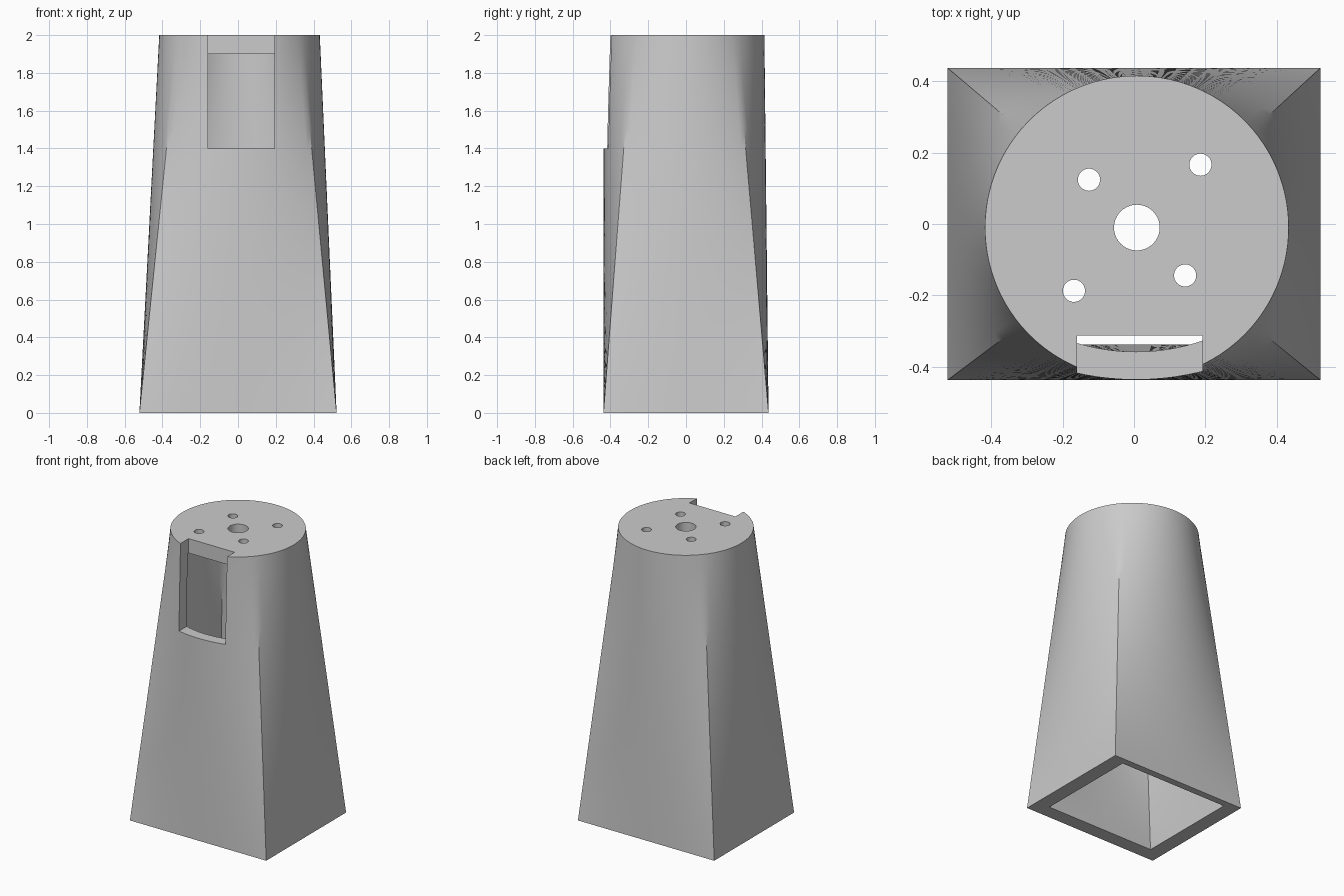
import bpy, bmesh, math

if "Cube" in bpy.data.objects:
    bpy.data.objects.remove(bpy.data.objects["Cube"])

CX, CY = 0.008, -0.01      # axis of the round top
SEG, RINGS = 24, 20        # points per side, height steps


def add_object(name, bm):
    bmesh.ops.recalc_face_normals(bm, faces=bm.faces)
    mesh = bpy.data.meshes.new(name)
    bm.to_mesh(mesh)
    bm.free()
    obj = bpy.data.objects.new(name, mesh)
    bpy.context.collection.objects.link(obj)
    return obj


def loft(name, x0, x1, y0, y1, radius, height, t_start=0.0):
    """Ruled solid from a rectangle at z = 0 to a circle at z = height."""
    corners = [(x1, y0), (x1, y1), (x0, y1), (x0, y0)]
    a = math.atan2(0.875, 1.04)
    angles = [-a, a, math.pi - a, math.pi + a, 2 * math.pi - a]
    pairs = []
    for i in range(4):
        (ax, ay), (bx, by) = corners[i], corners[(i + 1) % 4]
        for k in range(SEG):
            f = k / SEG
            ang = angles[i] + (angles[i + 1] - angles[i]) * f
            pairs.append((ax + (bx - ax) * f, ay + (by - ay) * f,
                          CX + radius * math.cos(ang), CY + radius * math.sin(ang)))
    bm = bmesh.new()
    rings = []
    for r in range(RINGS + 1):
        t = t_start + (1 - t_start) * r / RINGS
        rings.append([bm.verts.new((px + (qx - px) * t, py + (qy - py) * t, height * t))
                      for px, py, qx, qy in pairs])
    n = len(pairs)
    for lo, hi in zip(rings, rings[1:]):
        for i in range(n):
            j = (i + 1) % n
            bm.faces.new((lo[i], lo[j], hi[j], hi[i]))
    bm.faces.new(rings[0][::-1])
    bm.faces.new(rings[-1])
    return add_object(name, bm)


def drill(name, x, y, radius):
    bm = bmesh.new()
    bmesh.ops.create_cone(bm, cap_ends=True, segments=40, radius1=radius,
                          radius2=radius, depth=0.5)
    bmesh.ops.translate(bm, verts=bm.verts, vec=(x, y, 2.0))
    return add_object(name, bm)


def box(name, x0, x1, y0, y1, z0, z1):
    bm = bmesh.new()
    bmesh.ops.create_cube(bm, size=1)
    bmesh.ops.scale(bm, verts=bm.verts, vec=(x1 - x0, y1 - y0, z1 - z0))
    bmesh.ops.translate(bm, verts=bm.verts,
                        vec=((x0 + x1) / 2, (y0 + y1) / 2, (z0 + z1) / 2))
    return add_object(name, bm)


# Tapered square-to-round shell
body = loft("tapered_stand", -0.522, 0.522, -0.437, 0.437, 0.425, 2.0)

# Hollow inside, front window slot, centre hole and four screw holes
cutters = [
    loft("cavity_cutter", -0.42, 0.42, -0.337, 0.388, 0.355, 1.9, -0.03),
    box("window_cutter", -0.16, 0.192, -0.7, -0.312, 1.4, 2.2),
    drill("centre_hole_cutter", CX, CY, 0.064),
]
for hx, hy in [(-0.126, 0.124), (0.186, 0.166), (0.143, -0.144), (-0.168, -0.187)]:
    cutters.append(drill("screw_hole_cutter", hx, hy, 0.031))

bpy.context.view_layer.objects.active = body
body.select_set(True)
for cutter in cutters:
    cutter.hide_render = True
    mod = body.modifiers.new("cut", "BOOLEAN")
    mod.operation = "DIFFERENCE"
    mod.solver = "EXACT"
    mod.object = cutter
    bpy.ops.object.modifier_apply(modifier=mod.name)
for cutter in cutters:
    bpy.data.objects.remove(cutter, do_unlink=True)

# Plain grey, smooth sides with sharp rims
grey = bpy.data.materials.new("plain grey")
grey.diffuse_color = (0.6, 0.6, 0.6, 1)
grey.use_nodes = True
grey.node_tree.nodes["Principled BSDF"].inputs["Base Color"].default_value = grey.diffuse_color
body.data.materials.clear()
body.data.materials.append(grey)
for p in body.data.polygons:
    p.material_index = 0
bpy.ops.object.shade_smooth_by_angle(angle=math.radians(30))
